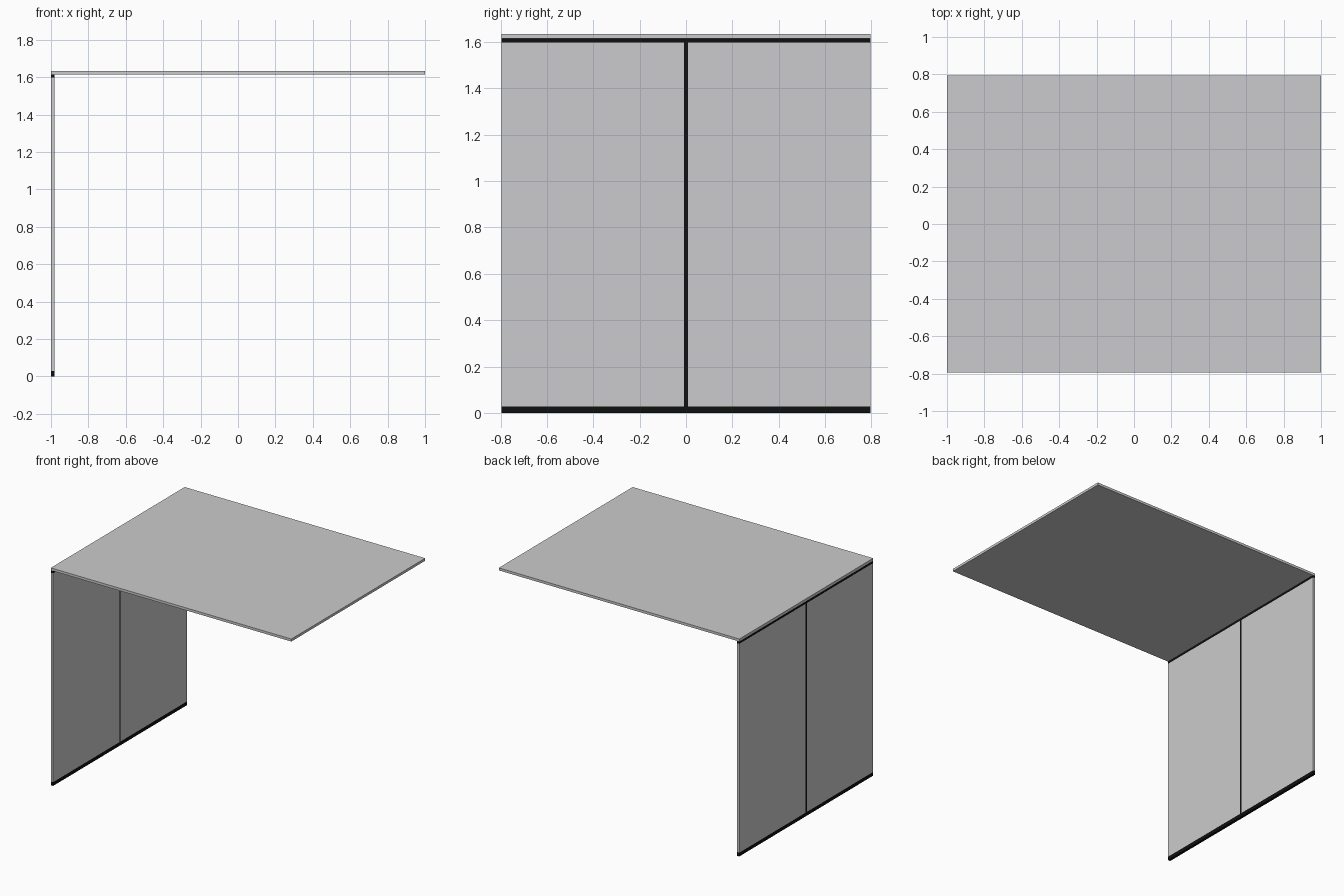
import bpy
import bmesh

if "Cube" in bpy.data.objects:
    bpy.data.objects.remove(bpy.data.objects["Cube"])


def material(name, color):
    m = bpy.data.materials.new(name)
    m.diffuse_color = (*color, 1)
    m.use_nodes = True
    m.node_tree.nodes["Principled BSDF"].inputs["Base Color"].default_value = m.diffuse_color
    return m


grey = material("light_grey", (0.6, 0.6, 0.61))
black = material("black", (0.005, 0.005, 0.005))


def box(name, lo, hi, mat):
    bm = bmesh.new()
    bmesh.ops.create_cube(bm, size=1)
    for v in bm.verts:
        v.co = [(a + b) / 2 + c * (b - a) for a, b, c in zip(lo, hi, v.co)]
    me = bpy.data.meshes.new(name)
    bm.to_mesh(me)
    bm.free()
    me.materials.append(mat)
    ob = bpy.data.objects.new(name, me)
    bpy.context.collection.objects.link(ob)
    return ob


W = 0.795            # half depth
X0, X1 = -1.0, -0.981  # wall thickness

# Roof: two panels meeting at the centre seam
box("roof_panel_left", (-1, -W, 1.615), (0, W, 1.634), grey)
box("roof_panel_right", (0, -W, 1.615), (1, W, 1.634), grey)

# Wall: two panels either side of the black joint
box("wall_panel_front", (X0, -W, 0.028), (X1, -0.008, 1.598), grey)
box("wall_panel_back", (X0, 0.008, 0.028), (X1, W, 1.598), grey)

# Black trim: floor rail, top rail, joint strip
box("floor_rail", (X0, -W, 0), (X1, W, 0.028), black)
box("top_rail", (X0, -W, 1.598), (X1, W, 1.615), black)
box("joint_strip", (X0, -0.008, 0.028), (X1, 0.008, 1.598), black)
